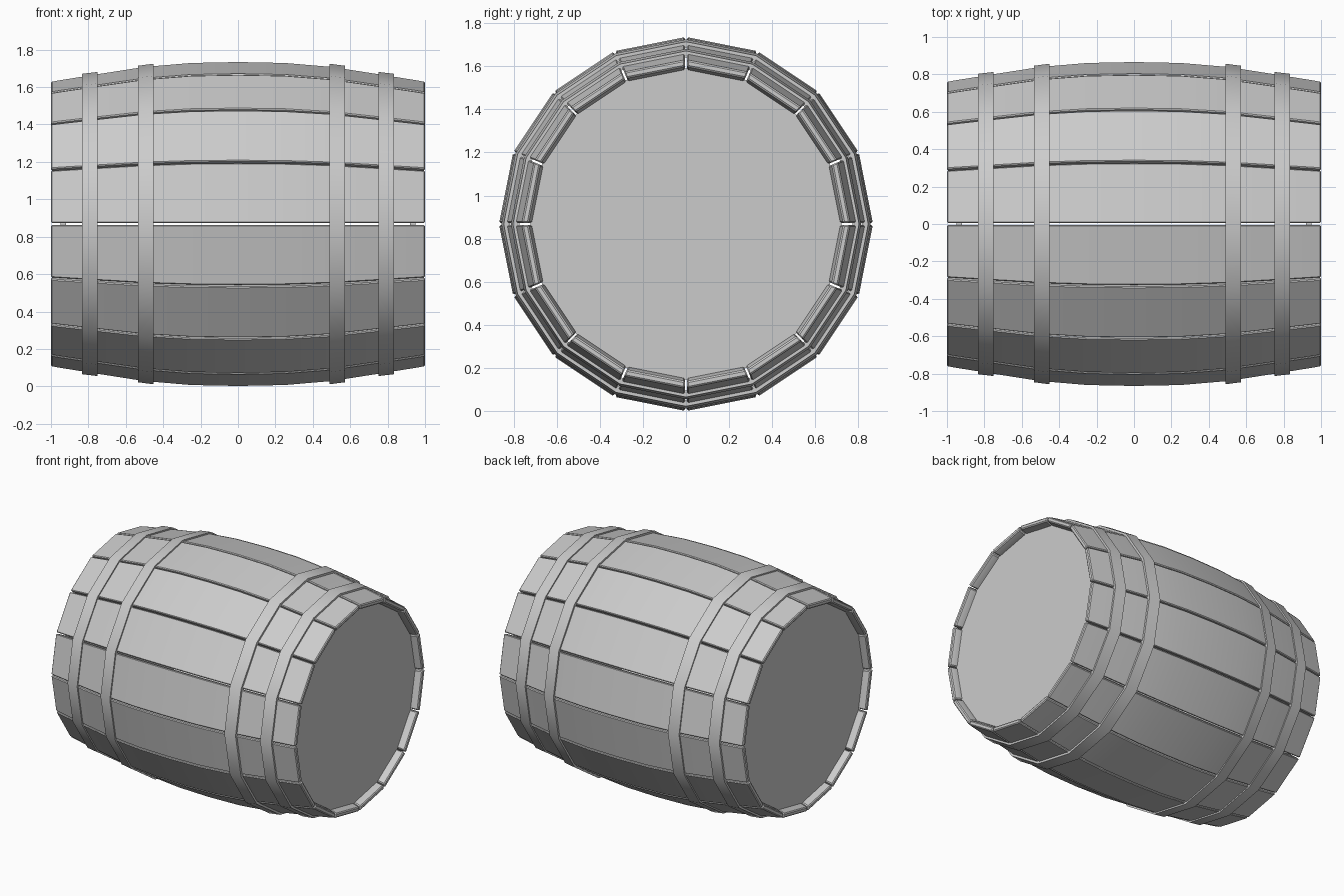
import bpy, bmesh
from math import sin, cos, pi

if "Cube" in bpy.data.objects:
    bpy.data.objects.remove(bpy.data.objects["Cube"])

N = 16                 # staves around the barrel
CZ = 0.868             # height of the barrel axis
HALF = pi / N
GAP = 0.005            # half of the gap between staves


def finish(name, bm, angle=0.5, bevel=0.0):
    bmesh.ops.recalc_face_normals(bm, faces=bm.faces[:])
    if bevel:
        edges = [e for e in bm.edges if len(e.link_faces) == 2 and e.calc_face_angle() > 0.6]
        bmesh.ops.bevel(bm, geom=edges, offset=bevel, segments=1, affect='EDGES')
    me = bpy.data.meshes.new(name)
    bm.to_mesh(me)
    bm.free()
    ob = bpy.data.objects.new(name, me)
    bpy.context.collection.objects.link(ob)
    ob.location.z = CZ
    bpy.ops.object.select_all(action='DESELECT')
    ob.select_set(True)
    bpy.context.view_layer.objects.active = ob
    bpy.ops.object.shade_smooth_by_angle(angle=angle)
    return ob


# Bulged stave profile: x, outer corner radius, inner corner radius
side = [(0.25, 0.863, 0.815), (0.5, 0.842, 0.793), (0.75, 0.803, 0.754),
        (0.95, 0.771, 0.717), (1.0, 0.762, 0.732)]
profile = [(-x, o, i) for x, o, i in reversed(side)] + [(0, 0.868, 0.82)] + side


def stave(index):
    a = (2 * index + 1) * HALF
    bm = bmesh.new()
    rings = []
    for x, ro, ri in profile:
        ring = []
        for r, s in ((ro, -1), (ro, 1), (ri, 1), (ri, -1)):
            d, w = r * cos(HALF), s * (r * sin(HALF) - GAP)
            ring.append(bm.verts.new((x, d * cos(a) - w * sin(a), d * sin(a) + w * cos(a))))
        rings.append(ring)
    for p, q in zip(rings, rings[1:]):
        for k in range(4):
            bm.faces.new((p[k], p[(k + 1) % 4], q[(k + 1) % 4], q[k]))
    bm.faces.new(rings[0])
    bm.faces.new(rings[-1])
    finish(f"stave_{index + 1}", bm, bevel=0.006)


def lathe(name, section):
    """Sweep a closed (x, radius) section round the barrel axis."""
    bm = bmesh.new()
    rings = [[bm.verts.new((x, r * cos(2 * HALF * k), r * sin(2 * HALF * k)))
              for x, r in section] for k in range(N)]
    n = len(section)
    for k in range(N):
        p, q = rings[k], rings[(k + 1) % N]
        for j in range(n):
            bm.faces.new((p[j], p[(j + 1) % n], q[(j + 1) % n], q[j]))
    finish(name, bm)


# Staves
for i in range(N):
    stave(i)

# Hoops, mirrored on both halves: inner x, outer x, radii at each
for label, x0, x1, r0, r1 in (("inner_hoop", 0.488, 0.572, 0.857, 0.846),
                              ("outer_hoop", 0.750, 0.835, 0.813, 0.803)):
    for s, end in ((-1, "left"), (1, "right")):
        sh = -0.0 if s > 0 or label == "outer_hoop" else -0.037
        lathe(f"{label}_{end}", [(s * (x0 + sh), r0), (s * (x1 + sh), r1),
                                 (s * (x1 + sh), r1 - 0.03), (s * (x0 + sh), r0 - 0.03)])

# Recessed flat heads
for s, end in ((-1, "left"), (1, "right")):
    bm = bmesh.new()
    caps = [[bm.verts.new((s * x, 0.722 * cos(2 * HALF * k), 0.722 * sin(2 * HALF * k)))
             for k in range(N)] for x in (0.92, 0.95)]
    for c in caps:
        bm.faces.new(c)
    for k in range(N):
        j = (k + 1) % N
        bm.faces.new((caps[0][k], caps[0][j], caps[1][j], caps[1][k]))
    finish(f"barrel_head_{end}", bm, angle=0.3)
